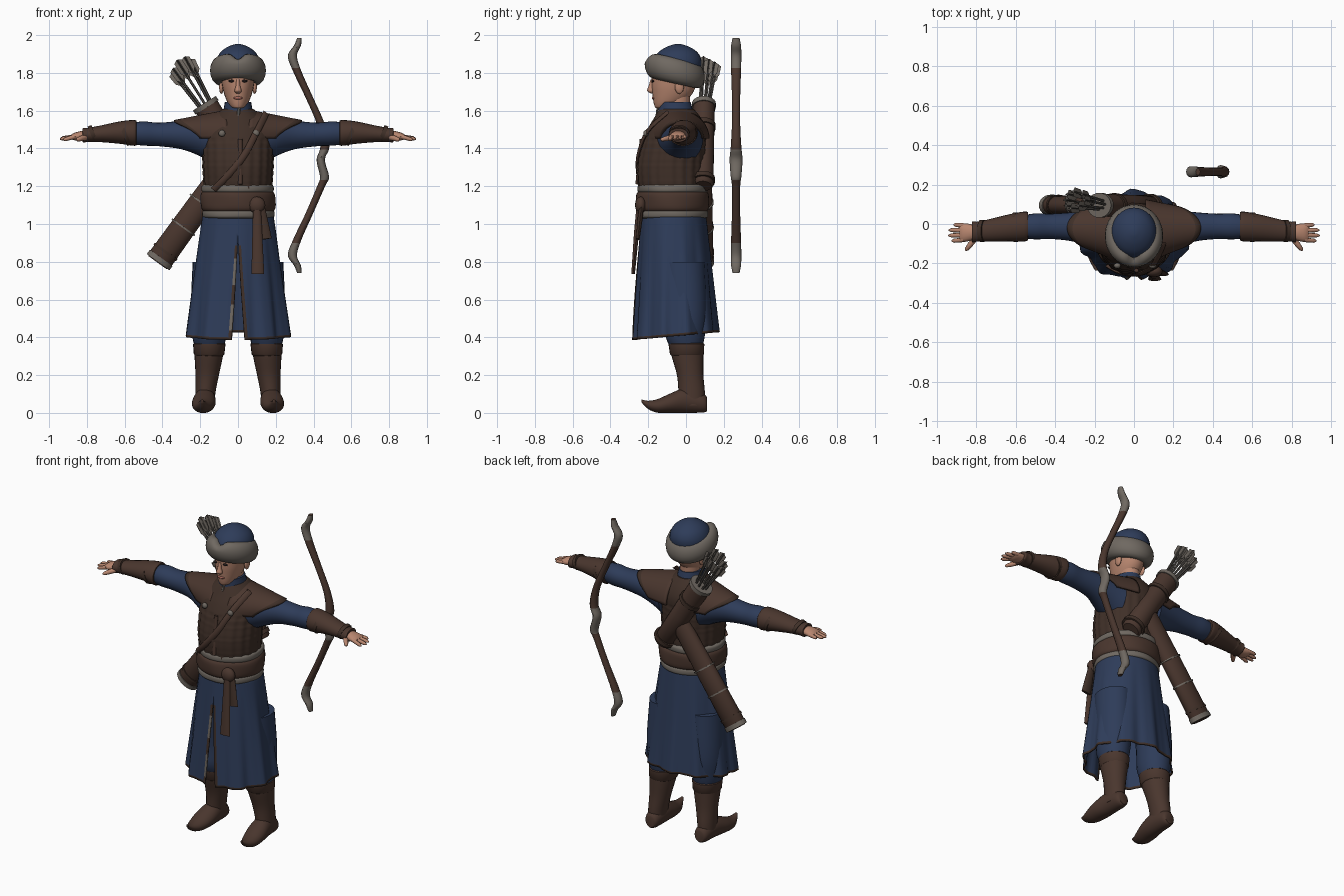
import bpy, bmesh, random
from math import sin, cos, pi, radians, exp
from mathutils import Vector as V

if "Cube" in bpy.data.objects:
    bpy.data.objects.remove(bpy.data.objects["Cube"])
random.seed(4)
X, Y, Z = V((1, 0, 0)), V((0, 1, 0)), V((0, 0, 1))
SIDES = (("left", 1), ("right", -1))


def material(name, r, g, b):
    m = bpy.data.materials.new(name)
    m.use_nodes = True
    m.diffuse_color = (r, g, b, 1)
    bsdf = m.node_tree.nodes["Principled BSDF"]
    bsdf.inputs["Base Color"].default_value = (r, g, b, 1)
    bsdf.inputs["Roughness"].default_value = 0.8
    return m


BLUE = material("blue cloth", .027, .045, .1)
BROWN = material("brown leather", .068, .037, .027)
DARK = material("dark leather", .05, .029, .021)
FUR = material("grey fur", .16, .14, .12)
SKIN = material("skin", .48, .24, .16)
LIP = material("lips", .36, .13, .1)
BLACK = material("eye dark", .015, .01, .01)
SHAFT = material("arrow wood", .1, .09, .08)


def grid(name, rows, mats, wrap=True, cap=True, thick=0, rule=None):
    """Skin rows of points into one smooth surface."""
    bm = bmesh.new()
    vs = [[bm.verts.new(p) for p in r] for r in rows]
    n = len(vs[0])
    for i in range(len(vs) - 1):
        for j in range(n if wrap else n - 1):
            k = (j + 1) % n
            f = bm.faces.new((vs[i][j], vs[i][k], vs[i + 1][k], vs[i + 1][j]))
            if rule:
                f.material_index = rule(i, j, f.calc_center_median())
    if cap:
        bm.faces.new(vs[0])
        bm.faces.new(vs[-1])
    bmesh.ops.remove_doubles(bm, verts=bm.verts, dist=1e-5)
    bmesh.ops.recalc_face_normals(bm, faces=bm.faces)
    me = bpy.data.meshes.new(name)
    bm.to_mesh(me)
    bm.free()
    for m in mats:
        me.materials.append(m)
    me.shade_smooth()
    me.set_sharp_from_angle(angle=radians(45))
    ob = bpy.data.objects.new(name, me)
    bpy.context.collection.objects.link(ob)
    if thick:
        ob.modifiers.new("thickness", 'SOLIDIFY').thickness = thick
    return ob


def spline(st, k):
    """Catmull-Rom through the stations."""
    out = []
    for i in range(len(st) - 1):
        a, b, c, d = st[max(i - 1, 0)], st[i], st[i + 1], st[min(i + 2, len(st) - 1)]
        for s in range(k):
            t = s / k
            out.append([(2*q + (r-p)*t + (2*p-5*q+4*r-w)*t*t + (3*q-p-3*r+w)*t**3) / 2
                        for p, q, r, w in zip(a, b, c, d)])
    return out + [st[-1]]


def loft(name, st, mats, u=X, v=Y, n=24, k=4, side=1, wave=None, rule=None):
    """Elliptic sections (x, y, z, ru, rv) joined along a path."""
    rows = []
    for x, y, z, ru, rv in spline(st, k):
        row = []
        for j in range(n):
            a = 2 * pi * j / n
            g = 1 + (wave(a, z) if wave else 0)
            p = V((x, y, z)) + u * cos(a) * max(ru, .001) * g + v * sin(a) * max(rv, .001) * g
            row.append(V((p.x * side, p.y, p.z)))
        rows.append(row)
    return grid(name, rows, mats, rule=rule)


def tube(name, p, q, radii, mat, n=16, k=1, side=1):
    """Straight part from p to q with (t, ru, rv) sections."""
    p, q = V(p), V(q)
    d = (q - p).normalized()
    u = d.cross(Y).normalized()
    st = [(*p.lerp(q, t), a, b) for t, a, b in radii]
    return loft(name, st, [mat], u, u.cross(d), n, k, side)


def ball(name, x, y, z, rx, ry, rz, mat):
    st = [(x, y, z - rz * cos(pi * i / 8), rx * sin(pi * i / 8), ry * sin(pi * i / 8)) for i in range(9)]
    return loft(name, st, [mat], n=16, k=1)


# legs and boots with curled toes
for s, d in SIDES:
    loft(s + "_trouser", [(.14, -.02, .8, .1, .12), (.15, 0, .55, .1, .11), (.152, -.005, .42, .092, .106),
                          (.152, 0, .36, .08, .09)], [BLUE], side=d)
    loft(s + "_boot_shaft", [(.152, .002, .365, .08, .09), (.155, .008, .3, .075, .084), (.163, .022, .2, .062, .07),
                             (.172, .03, .11, .053, .07), (.175, .03, .04, .05, .07)], [BROWN], side=d)
    loft(s + "_boot_cuff", [(.152, .002, .37, .08, .09), (.152, .002, .365, .086, .095),
                            (.153, .005, .31, .081, .09), (.153, .005, .3, .07, .08)], [BROWN], side=d, k=1)
    loft(s + "_foot", [(.172, .112, .045, .03, .035), (.173, .09, .052, .045, .05), (.175, 0, .066, .056, .066),
                       (.182, -.08, .052, .062, .052), (.188, -.15, .037, .05, .036),
                       (.19, -.2, .042, .028, .022), (.19, -.235, .063, .008, .008)], [BROWN], v=Z, side=d)

# pleated coat skirt, open at the front
ROWS, COLS = 20, 96
rows = []
for i in range(ROWS + 1):
    t = min(i / (ROWS - 1), 1) if i < ROWS else 1.02
    row = []
    for j in range(COLS + 1):
        gap = .16 * max(0, t - .2)
        a = -pi / 2 + gap + (2 * pi - 2 * gap) * j / COLS
        g = 1 + .045 * t * cos(10 * a + pi) + .012 * t * cos(23 * a)
        row.append(V((cos(a) * (.185 + .09 * t ** .9) * g, -.065 + .007 * t + sin(a) * (.17 + .055 * t) * g,
                      1.06 - t * (.64 - .02 * sin(a)))))
    rows.append(row)
grid("coat_skirt", rows, [BLUE, DARK, FUR], wrap=False, cap=False, thick=.008,
     rule=lambda i, j, c: 1 if i == ROWS - 1 or (j in (0, COLS - 1) and i > 4 and (j == 0 or i % 7 > 3))
     else 2 if j == COLS - 1 and i > 4 else 0)

# quilted vest
loft("vest", [(0, -.075, 1.18, .178, .175), (0, -.078, 1.3, .186, .182), (0, -.065, 1.42, .188, .172),
              (0, -.05, 1.5, .185, .155), (0, -.045, 1.56, .14, .125), (0, -.05, 1.61, .08, .09)],
     [DARK], n=120, k=8, wave=lambda a, z: (.014 * cos(20 * a) + .012 * sin(z * 160)) * (z < 1.45))
tube("vest_placket", (.012, -.258, 1.21), (.012, -.235, 1.45), [(0, .012, .01), (1, .012, .01)], BROWN, n=8)

# belt: fur edges around a wide sash
for name, z0, z1, r, m in (("belt_lower_trim", 1.03, 1.075, .19, FUR), ("waist_sash", 1.065, 1.175, .197, BROWN),
                           ("belt_upper_trim", 1.165, 1.21, .19, FUR)):
    h = z1 - z0
    loft(name, [(0, -.07, z0, r - .015, r - .02), (0, -.07, z0 + h * .2, r, r - .005),
                (0, -.07, z1 - h * .2, r, r - .005), (0, -.07, z1, r - .015, r - .02)], [m], n=48,
         wave=lambda a, z: .012 * sin(5 * a + z * 25))
ball("sash_knot", .1, -.24, 1.1, .045, .03, .045, BROWN)
tail = [(0, .02, .012), (.4, .026, .014), (1, .034, .01)]
tube("sash_tail_long", (.1, -.25, 1.1), (.105, -.28, .735), tail, BROWN, n=10)
tube("sash_tail_short", (.12, -.235, 1.1), (.145, -.255, .92), tail, DARK, n=10)

# chest strap with buttons
loft("chest_strap", [(.15, -.1, 1.59, .018, .01), (.1, -.205, 1.49, .018, .01), (.03, -.253, 1.36, .018, .01),
                     (-.06, -.25, 1.25, .018, .01), (-.13, -.215, 1.18, .018, .01)], [BROWN],
     u=V((.8, 0, -.6)), n=8)
for x in (-.085, .095):
    ball("vest_button", x, -.212, 1.48, .018, .014, .018, FUR)

for s, d in SIDES:
    # shoulder cape
    rows = []
    for i in range(11):
        t, row = i / 10, []
        for j in range(25):
            a = .02 + (pi - .04) * j / 24
            far = .2 + .14 * sin(a) ** 1.3
            row.append(V((d * (.06 + t * (far - .06)), -.04 + .02 * t - cos(a) * (.165 - .05 * t),
                          1.45 + sin(a) * (.155 - .055 * t))))
        rows.append(row)
    grid(s + "_shoulder_cape", rows, [BROWN, DARK], wrap=False, cap=False, thick=.014,
         rule=lambda i, j, c: int(i == 9))
    # sleeve and arm guard
    loft(s + "_sleeve", [(.13, -.035, 1.44, .125, .12), (.2, -.03, 1.455, .105, .095), (.3, -.015, 1.472, .076, .075),
                         (.42, -.012, 1.475, .064, .062), (.5, -.012, 1.48, .066, .064),
                         (.58, -.015, 1.48, .055, .055)], [BLUE], u=Y, v=Z, side=d,
         wave=lambda a, z: .015 * sin(3 * a))
    loft(s + "_arm_guard", [(.54, -.012, 1.482, .055, .052), (.545, -.012, 1.482, .075, .068),
                            (.62, -.018, 1.484, .07, .06), (.72, -.03, 1.478, .058, .045),
                            (.79, -.038, 1.472, .05, .038), (.82, -.04, 1.47, .053, .038),
                            (.822, -.04, 1.47, .04, .03)], [BROWN], u=Y, v=Z, side=d)
    for x, y, ry, rz in ((.6, -.016, .075, .066), (.77, -.035, .056, .045)):
        tube(s + "_guard_strap", (x - .01, y, 1.482), (x + .01, y, 1.474), [(0, rz, ry), (1, rz, ry)], DARK, side=d)
    # hand
    tube(s + "_palm", (.79, -.04, 1.472), (.885, -.045, 1.46),
         [(0, .024, .032), (.4, .025, .042), (.8, .02, .047), (1, .01, .042)], SKIN, k=3, side=d)
    for i, tip in enumerate((.925, .942, .94, .915)):
        y = -.08 + .024 * i
        tube(s + "_finger", (.865, y, 1.463), (tip, y * 1.15 + .006, 1.445 + .004 * i),
             [(0, .012, .012), (.8, .0105, .0105), (1, .004, .004)], SKIN, n=8, side=d)
    tube(s + "_thumb", (.8, -.065, 1.462), (.855, -.135, 1.445),
         [(0, .016, .016), (.6, .014, .014), (.9, .01, .01), (1, .003, .003)], SKIN, n=8, side=d)
    # ear and eye
    ball(s + "_ear", d * .088, -.035, 1.725, .012, .024, .036, SKIN)
    ball(s + "_eye", d * .034, -.176, 1.757, .016, .007, .007, BLACK)

# collar, neck and head
loft("collar", [(0, -.05, 1.55, .095, .1), (0, -.055, 1.6, .078, .092), (0, -.06, 1.645, .07, .085)], [BLUE])
tube("collar_trim", (0, -.158, 1.56), (.008, -.148, 1.635), [(0, .008, .006), (1, .008, .006)], FUR, n=6)
loft("neck", [(0, -.045, 1.55, .055, .06), (0, -.045, 1.72, .058, .07)], [SKIN])
loft("head", [(0, -.135, 1.613, .018, .024), (0, -.12, 1.62, .036, .045), (0, -.092, 1.645, .056, .08),
              (0, -.072, 1.69, .074, .106), (0, -.065, 1.74, .085, .118), (0, -.06, 1.8, .088, .12),
              (0, -.055, 1.88, .07, .1)], [SKIN])
loft("nose", [(0, -.178, 1.765, .009, .01), (0, -.184, 1.73, .012, .014), (0, -.187, 1.705, .019, .019),
              (0, -.178, 1.692, .01, .01)], [SKIN], n=12)
ball("lips", 0, -.171, 1.667, .024, .01, .008, LIP)

# fur hat with a notched brim
loft("hat_crown", [(0, -.045, 1.8, .115, .12), (0, -.045, 1.86, .115, .128), (0, -.043, 1.905, .096, .107),
                   (0, -.042, 1.935, .06, .066), (0, -.042, 1.95, .022, .025), (0, -.042, 1.953, .003, .003)],
     [BLUE], n=32)
rows = []
for i in range(49):
    a, row = 2 * pi * i / 48, []
    notch = exp(-((cos(a) / .28) ** 2)) * (sin(a) < 0)
    for j in range(16):
        b = 2 * pi * j / 16
        y = -.06 + sin(a) * (.113 + .046 * cos(b))
        row.append(V((cos(a) * (.102 + .046 * cos(b)), y,
                      1.812 - .22 * (y + .06) + sin(b) * .068 - notch * .035 * max(0, sin(b)))))
    rows.append(row)
grid("hat_fur_brim", rows, [FUR], cap=False)

# quiver with arrows
top, low = V((-.175, .095, 1.635)), V((.1, .09, 1.2))
tube("quiver", low, top, [(0, .05, .045), (.02, .06, .055), (.5, .062, .056), (1, .066, .058)], BROWN, n=24)
for t, m in ((.05, DARK), (.7, DARK), (.96, FUR)):
    tube("quiver_band", low.lerp(top, t), low.lerp(top, t + .05), [(0, .072, .063), (1, .072, .063)], m, n=24)
axis = (top - low).normalized()
for i in range(8):
    a = 2 * pi * i / 8
    off = V((.85 * cos(a), .7 * sin(a), .53 * cos(a)))
    p = top + off * .03
    q = top + axis * random.uniform(.23, .28) + off * .06 + Y * .025
    tube("arrow_shaft", p - axis * .05, q, [(0, .007, .007), (1, .007, .007)], SHAFT, n=6)
    for ru, rv in ((.024, .003), (.003, .024)):
        tube("arrow_feather", p.lerp(q, .62), q,
             [(0, .003, .003), (.3, ru, rv), (.9, ru, rv), (1, .003, .003)], FUR, n=4)

# bow case slung across the back
low, top = V((-.425, .095, .795)), V((-.01, .09, 1.37))
tube("bow_case", low, top, [(0, .06, .042), (.02, .07, .05), (.5, .066, .048), (1, .06, .045)], BROWN, n=24)
for t, w, m in ((.005, .04, FUR), (.09, .02, DARK), (.32, .012, FUR), (.55, .012, FUR)):
    tube("bow_case_band", low.lerp(top, t), low.lerp(top, t + w), [(0, .074, .054), (1, .074, .054)], m, n=24)

# recurved bow
half = [(.325, .62, .012, .018), (.315, .58, .018, .026), (.288, .525, .024, .028), (.315, .44, .022, .026),
        (.375, .31, .02, .022), (.44, .16, .021, .022)]
bow = [(x, .265, 1.365 + h, a, b) for x, h, a, b in half]
bow += [(.46, .265, 1.41, .024, .028), (.438, .265, 1.34, .022, .034), (.458, .265, 1.25, .024, .028)]
bow += [(x, .265, 1.36 - h, a, b) for x, h, a, b in reversed(half)]
loft("bow", bow, [BROWN, FUR], n=12, k=5, rule=lambda i, j, c: int(abs(c.z - 1.365) > .46 or abs(c.z - 1.31) < .08))
